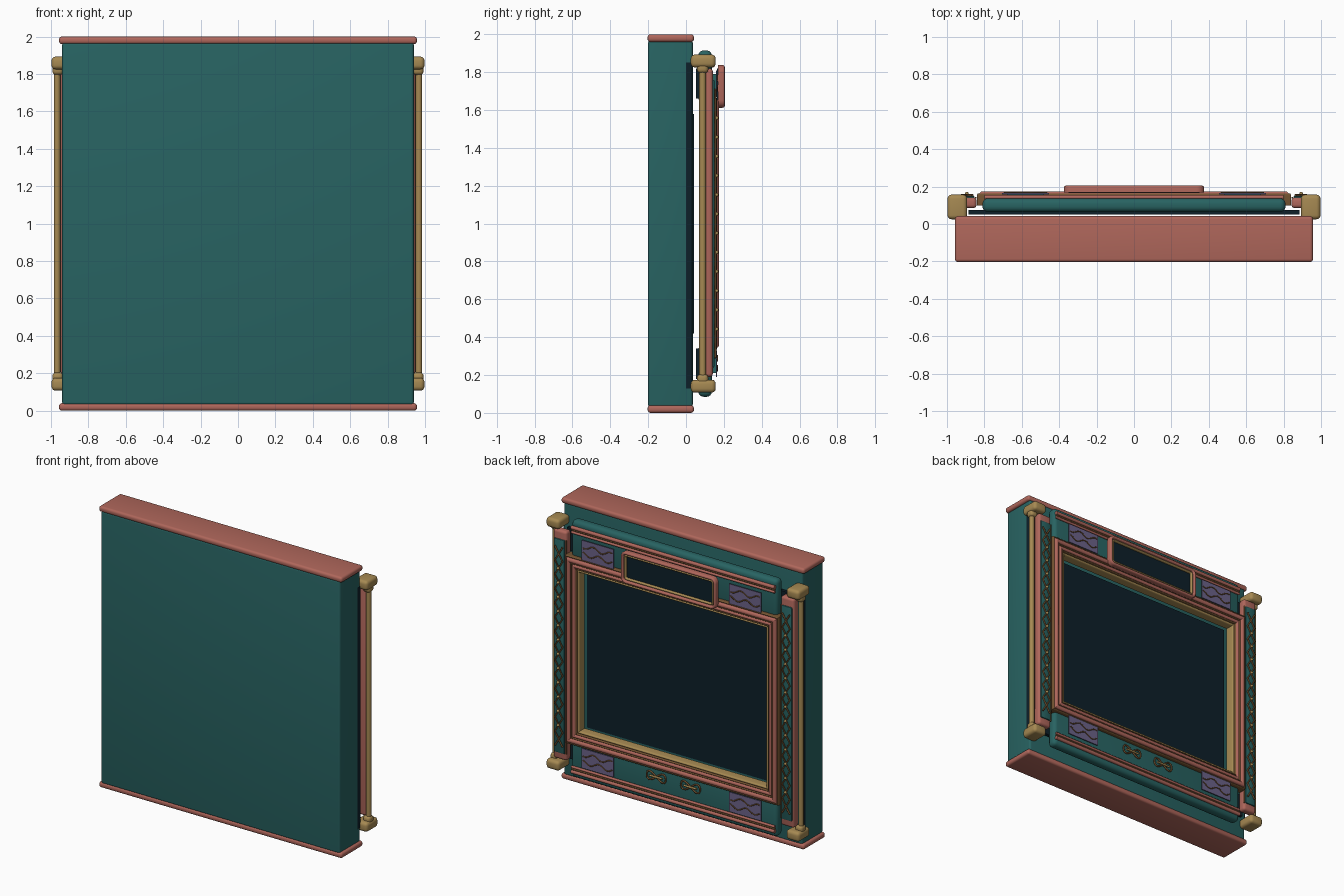
import bpy, bmesh, math
from mathutils import Vector

if "Cube" in bpy.data.objects:
    bpy.data.objects.remove(bpy.data.objects["Cube"])

def mat(name, c):
    m = bpy.data.materials.new(name)
    m.diffuse_color = (*c, 1)
    m.use_nodes = True
    m.node_tree.nodes["Principled BSDF"].inputs["Base Color"].default_value = m.diffuse_color
    return m

TEAL = mat("deep teal", (.021, .125, .122))
PINK = mat("dusty rose", (.43, .135, .105))
BRASS = mat("brass", (.38, .25, .085))
BROWN = mat("bronze brown", (.17, .085, .03))
NAVY = mat("dark navy", (.004, .014, .022))
PURPLE = mat("muted violet", (.15, .125, .25))

def finish(name, bm, m, smooth=True):
    bmesh.ops.recalc_face_normals(bm, faces=bm.faces)
    me = bpy.data.meshes.new(name)
    bm.to_mesh(me)
    bm.free()
    ob = bpy.data.objects.new(name, me)
    bpy.context.collection.objects.link(ob)
    me.materials.append(m)
    if smooth:
        bpy.ops.object.select_all(action='DESELECT')
        ob.select_set(True)
        bpy.context.view_layer.objects.active = ob
        bpy.ops.object.shade_smooth_by_angle(angle=math.radians(40))
    return ob

def box(name, x, y, z, m, bevel=0, segs=4):
    """Box from (min, max) ranges with rounded edges."""
    bm = bmesh.new()
    bmesh.ops.create_cube(bm, size=1)
    for v in bm.verts:
        v.co = [(r[0] + r[1]) / 2 + c * (r[1] - r[0]) for r, c in zip((x, y, z), v.co)]
    if bevel:
        bmesh.ops.bevel(bm, geom=bm.edges[:], offset=bevel, segments=segs,
                        profile=.5, affect='EDGES')
    return finish(name, bm, m)

def outline(hx, hz, r, zc):
    """Rounded rectangle in x and z."""
    pts = []
    for i, (sx, sz) in enumerate(((1, 1), (-1, 1), (-1, -1), (1, -1))):
        for k in range(7):
            a = math.radians(90 * i + 15 * k)
            pts.append((sx * (hx - r) + r * math.cos(a), zc + sz * (hz - r) + r * math.sin(a)))
    return pts

def ring(name, hx, hz, zc, inset, width, y0, y1, m, r=.0):
    """Picture-frame moulding with a rounded front, at an inset from the outline."""
    prof = [(0, y0)]
    for k in range(7):
        t = math.pi * k / 6
        prof.append((width * (1 - math.cos(t)) / 2, y1 - .012 + .012 * math.sin(t)))
    prof.append((width, y0))
    bm = bmesh.new()
    loops = []
    for d, y in prof:
        d += inset
        loops.append([bm.verts.new((px, y, pz)) for px, pz in
                      outline(hx - d, hz - d, max(r - d, .0005), zc)])
    for a, b in zip(loops, loops[1:] + loops[:1]):
        n = len(a)
        for i in range(n):
            bm.faces.new((a[i], a[(i + 1) % n], b[(i + 1) % n], b[i]))
    return finish(name, bm, m)

def wire(name, pts, rad, m, cyclic=False):
    cu = bpy.data.curves.new(name, 'CURVE')
    cu.dimensions = '3D'
    cu.bevel_depth = rad
    cu.bevel_resolution = 2
    cu.use_fill_caps = True
    sp = cu.splines.new('POLY')
    sp.points.add(len(pts) - 1)
    for p, co in zip(sp.points, pts):
        p.co = (*co, 1)
    sp.use_cyclic_u = cyclic
    cu.materials.append(m)
    ob = bpy.data.objects.new(name, cu)
    bpy.context.collection.objects.link(ob)

def span(s, a, b):
    return tuple(sorted((s * a, s * b)))

# cabinet body with overhanging caps
box("cabinet", (-.94, .94), (-.2, .036), (.03, 1.97), TEAL, .015)
box("top_cap", (-.957, .957), (-.203, .042), (1.96, 2), PINK, .016)
box("bottom_cap", (-.957, .957), (-.203, .042), (0, .04), PINK, .016)
box("side_inlay", (-.941, .941), (0, .033), (.13, 1.85), NAVY)
box("screen", (-.75, .75), (.0, .043), (.42, 1.58), NAVY)

# stepped frame around the opening
for name, ins, w, y0, y1, m in (
        ("outer_bead", 0, .014, .1, .163, BROWN), ("outer_moulding", .014, .03, .1, .174, PINK),
        ("middle_bead", .044, .01, .1, .165, BROWN), ("inner_moulding", .054, .024, .1, .165, PINK),
        ("inner_bead", .078, .01, .1, .16, BROWN), ("inner_lip", .088, .018, .09, .152, BRASS)):
    ring("frame_" + name, .84, .67, 1, ins, w, y0, y1, m, .004)

# upper and lower teal panels, with rails and decorated plates
for s, lab in ((1, "upper"), (-1, "lower")):
    def zz(a, b):
        return tuple(sorted((1 + s * a, 1 + s * b)))
    box(lab + "_panel", (-.81, .81), (.065, .137), zz(.64, .915), TEAL, .028)
    box(lab + "_backing", (-.885, .885), (.052, .075), zz(.66, .82), NAVY)
    for dz, r, m in ((.868, .013, PINK), (.85, .006, BROWN), (.834, .009, PINK)):
        wire(lab + "_rail", [(-.8, .143, 1 + s * dz), (.8, .143, 1 + s * dz)], r, m)
    for sx in (1, -1):
        cx, cz = sx * .58, 1 + s * .74
        box(lab + "_plate", (cx - .125, cx + .125), (.158, .165), (cz - .07, cz + .07), PURPLE)
        box(lab + "_plate_mount", (cx - .1, cx + .1), (.13, .159), (cz - .05, cz + .05), TEAL)
        for off, ph in ((.028, 0), (-.025, 2)):
            wire(lab + "_plate_vine", [(cx + .115 * t / 12, .166,
                 cz + off + .014 * math.sin(t * .45 + ph)) for t in range(-12, 13)], .004, BROWN)

# framed name panel without lettering
box("badge_panel", (-.35, .35), (.165, .182), (1.63, 1.82), NAVY)
ring("badge_rim", .375, .113, 1.725, 0, .022, .168, .205, PINK, .04)
ring("badge_inner_rim", .375, .113, 1.725, .022, .016, .168, .198, BRASS, .045)

# small looped ornaments on the lower panel
for sx in (1, -1):
    cx = sx * .135
    wire("bow_ornament", [(cx + .075 * math.cos(t * math.pi / 16), .142,
         .27 + .03 * math.sin(t * math.pi / 8)) for t in range(32)], .006, BROWN, True)
    wire("bow_ornament_bar", [(cx - .05, .146, .27), (cx + .05, .146, .27)], .007, BRASS)

# side posts, lattice, rods and corner blocks
for s in (1, -1):
    box("side_post", span(s, .842, .948), (.085, .142), (.19, 1.82), PINK, .018)
    box("post_inlay", span(s, .853, .935), (.13, .15), (.24, 1.76), TEAL, .006, 2)
    ring_pts = 14
    step = 1.42 / ring_pts
    for ph in (0, 1):
        wire("lattice_strand", [(s * (.894 + (.03 if (i + ph) % 2 else -.03)), .154, .29 + step * i)
             for i in range(ring_pts + 1)], .006, BROWN)
    bm = bmesh.new()
    for i in range(12):
        r = bmesh.ops.create_uvsphere(bm, u_segments=10, v_segments=6, radius=.01)
        bmesh.ops.translate(bm, verts=r["verts"], vec=Vector((s * .894, .162, .29 + step * (i + 1.5))))
    finish("lattice_knobs", bm, BRASS)
    wire("corner_rod", [(s * .967, .088, .15), (s * .967, .088, 1.86)], .018, BRASS)
    wire("post_seam", [(s * .846, .14, .24), (s * .846, .14, 1.76)], .005, BROWN)
    for t in (1, -1):
        zr = tuple(sorted((1 + t * .825, 1 + t * .893)))
        zc = tuple(sorted((1 + t * .795, 1 + t * .85)))
        box("corner_block", span(s, .892, .997), (.025, .157), zr, BRASS, .022)
        box("corner_collar", span(s, .935, .992), (.058, .118), zc, BRASS, .02)
